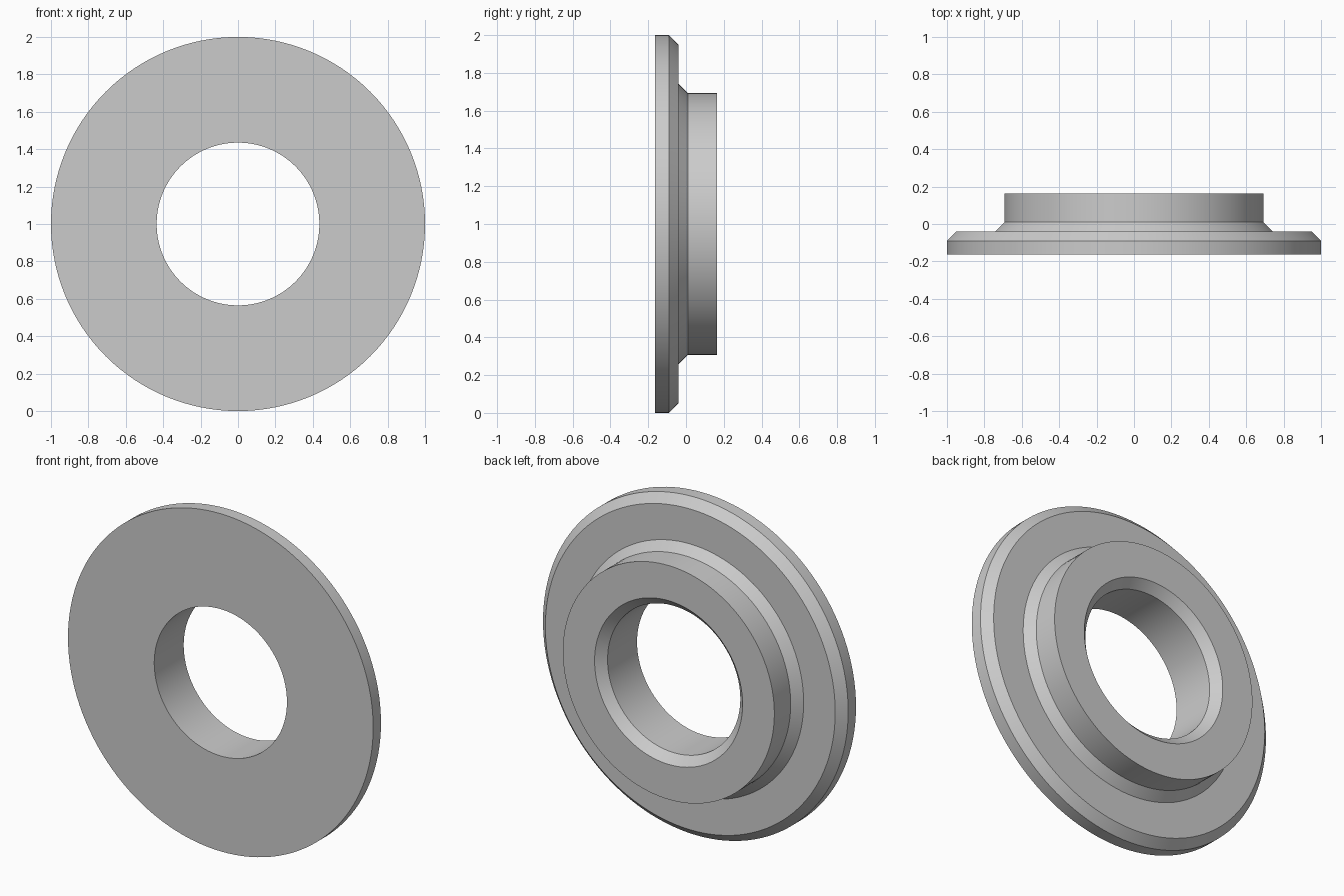
import bpy, bmesh, math

cube = bpy.data.objects.get("Cube")
if cube:
    bpy.data.objects.remove(cube, do_unlink=True)

SEGMENTS = 128

# Single grey material
grey = bpy.data.materials.new("plain_grey")
grey.use_nodes = True
colour = (0.6, 0.6, 0.6, 1)
grey.diffuse_color = colour
grey.node_tree.nodes["Principled BSDF"].inputs["Base Color"].default_value = colour


def lathe(name, profile, material):
    """Turn a closed (radius, y) profile around the y axis."""
    bm = bmesh.new()
    rings = []
    for i in range(SEGMENTS):
        a = math.tau * i / SEGMENTS
        rings.append([bm.verts.new((r * math.cos(a), y, r * math.sin(a)))
                      for r, y in profile])
    for i, ring in enumerate(rings):
        after = rings[(i + 1) % SEGMENTS]
        for j in range(len(profile)):
            k = (j + 1) % len(profile)
            bm.faces.new((ring[j], ring[k], after[k], after[j]))
    bmesh.ops.recalc_face_normals(bm, faces=bm.faces)
    mesh = bpy.data.meshes.new(name)
    bm.to_mesh(mesh)
    bm.free()
    mesh.materials.append(material)
    obj = bpy.data.objects.new(name, mesh)
    bpy.context.collection.objects.link(obj)
    return obj


# Half thickness, chamfer size and main radii
half, chamfer = 0.163, 0.05
rim, hub, bore = 1.0, 0.693, 0.435
flange_back = -0.04

# Flange with chamfered rim, hub with sloped foot, bore with chamfered mouth
profile = [
    (bore, -half),
    (rim, -half),
    (rim, flange_back - chamfer),
    (rim - chamfer, flange_back),
    (hub + chamfer, flange_back),
    (hub, flange_back + chamfer),
    (hub, half),
    (bore + chamfer, half),
    (bore, half - chamfer),
]
flange = lathe("flanged_bushing", profile, grey)
flange.location.z = rim

# Smooth round walls, keep chamfer edges sharp
bpy.ops.object.select_all(action="DESELECT")
flange.select_set(True)
bpy.context.view_layer.objects.active = flange
bpy.ops.object.shade_smooth_by_angle(angle=math.radians(30))
